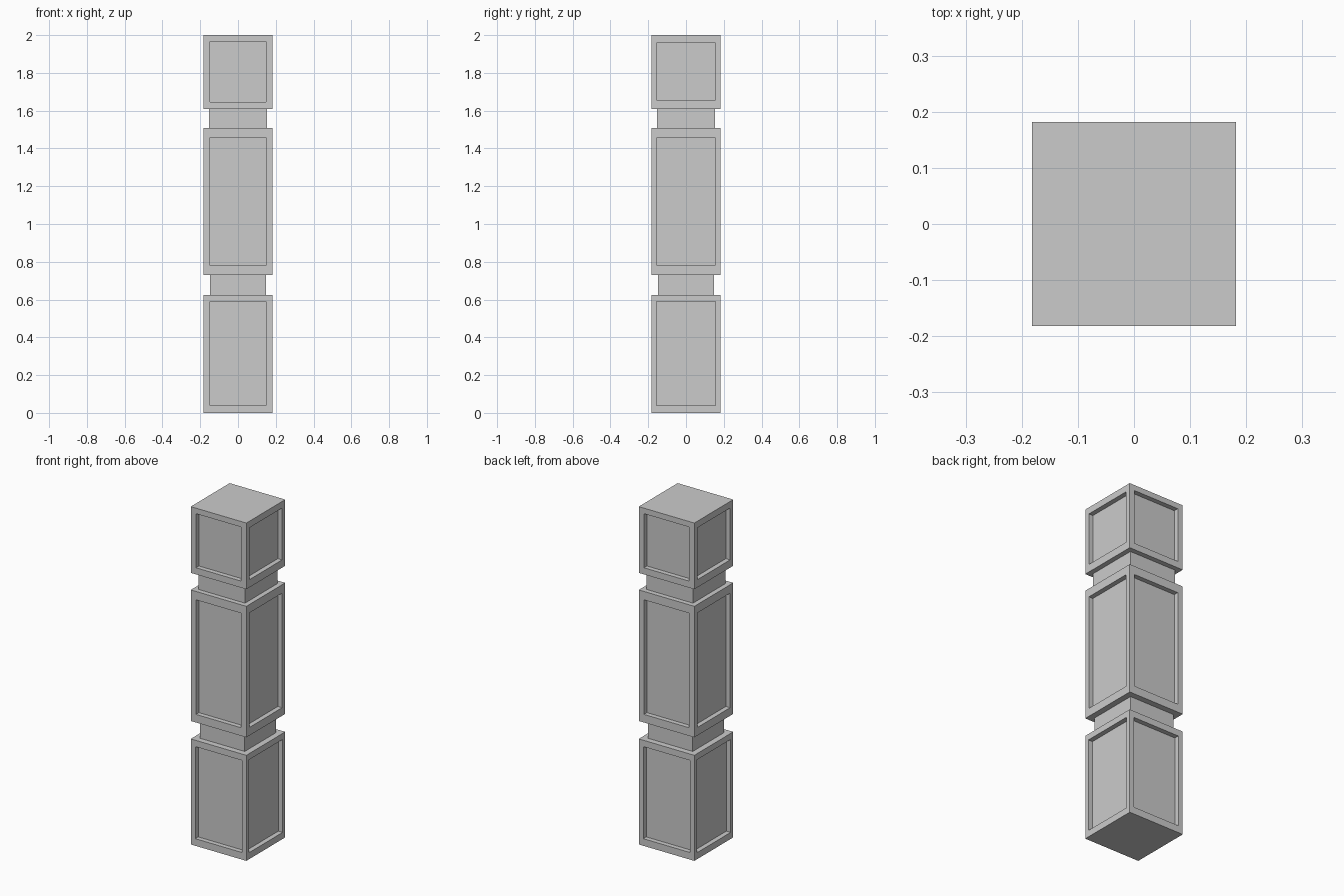
import bpy, bmesh

if "Cube" in bpy.data.objects:
    bpy.data.objects.remove(bpy.data.objects["Cube"])

HALF = 0.182   # half width of the blocks
DEPTH = 0.028  # depth of the panel recesses


def add_object(name, bm):
    bmesh.ops.recalc_face_normals(bm, faces=bm.faces)
    mesh = bpy.data.meshes.new(name)
    bm.to_mesh(mesh)
    bm.free()
    obj = bpy.data.objects.new(name, mesh)
    bpy.context.collection.objects.link(obj)


def box(half, z0, z1):
    bm = bmesh.new()
    bmesh.ops.create_cube(bm, size=2)
    for v in bm.verts:
        v.co = (v.co.x * half, v.co.y * half, z1 if v.co.z > 0 else z0)
    bm.normal_update()
    return bm


def panelled_block(name, z0, z1, front_panel, side_panel):
    """Block with a sunken panel (half width, bottom, top) on each side."""
    bm = box(HALF, z0, z1)
    mid = (z0 + z1) / 2
    sides = [f for f in bm.faces if abs(f.normal.z) < 0.5]
    for f in sides:
        facing_y = abs(f.normal.y) > 0.5
        half, low, high = front_panel if facing_y else side_panel
        bmesh.ops.inset_individual(bm, faces=[f], thickness=0.02)
        for v in f.verts:
            axis = 0 if facing_y else 1
            v.co[axis] = half if v.co[axis] > 0 else -half
            v.co.z = high if v.co.z > mid else low
        # push the panel floor inwards
        inward = -f.normal * DEPTH
        floor = bmesh.ops.extrude_discrete_faces(bm, faces=[f])["faces"][0]
        bmesh.ops.translate(bm, verts=floor.verts, vec=inward)
    add_object(name, bm)


# Three panelled blocks
panelled_block("lower_block", 0.0, 0.625, (0.152, 0.042, 0.587), (0.157, 0.039, 0.589))
panelled_block("middle_block", 0.731, 1.507, (0.148, 0.779, 1.457), (0.153, 0.779, 1.457))
panelled_block("upper_block", 1.608, 2.0, (0.148, 1.647, 1.967), (0.153, 1.654, 1.961))

# Narrow necks between the blocks
add_object("lower_neck", box(0.147, 0.625, 0.731))
add_object("upper_neck", box(0.153, 1.507, 1.608))
